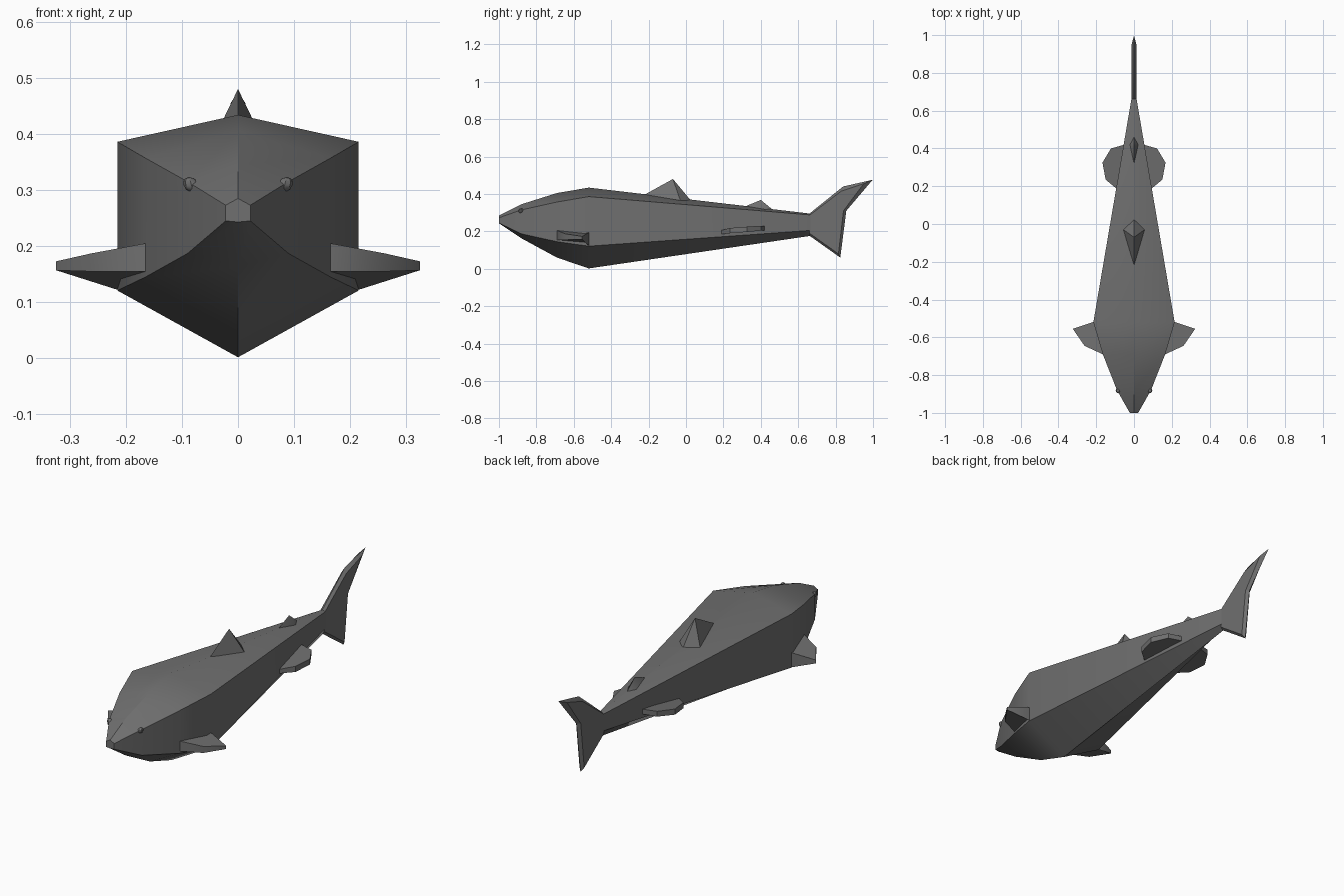
import bpy, bmesh, math

if "Cube" in bpy.data.objects:
    bpy.data.objects.remove(bpy.data.objects["Cube"], do_unlink=True)

grey = bpy.data.materials.new("slate_grey")
grey.use_nodes = True
COLOUR = (0.16, 0.16, 0.16, 1)
grey.diffuse_color = COLOUR
grey.node_tree.nodes["Principled BSDF"].inputs["Base Color"].default_value = COLOUR


def loft(name, rings, angle=35):
    """Skin matching closed rings, cap both ends, shade by angle."""
    bm = bmesh.new()
    loops = [[bm.verts.new(p) for p in ring] for ring in rings]
    n = len(loops[0])
    for a, b in zip(loops, loops[1:]):
        for i in range(n):
            j = (i + 1) % n
            bm.faces.new((a[i], a[j], b[j], b[i]))
    bm.faces.new(loops[0])
    bm.faces.new(loops[-1])
    bmesh.ops.remove_doubles(bm, verts=bm.verts, dist=0.0005)
    return finish(name, bm, angle)


def finish(name, bm, angle=35):
    bmesh.ops.recalc_face_normals(bm, faces=bm.faces)
    mesh = bpy.data.meshes.new(name)
    bm.to_mesh(mesh)
    bm.free()
    obj = bpy.data.objects.new(name, mesh)
    bpy.context.collection.objects.link(obj)
    mesh.materials.append(grey)
    bpy.ops.object.select_all(action="DESELECT")
    obj.select_set(True)
    bpy.context.view_layer.objects.active = obj
    bpy.ops.object.shade_smooth_by_angle(angle=math.radians(angle))
    return obj


# Body: six-sided sections of y, half width, ridge, shoulder, chine, keel
sections = [
    (-1.0, 0.022, 0.285, 0.273, 0.245, 0.243),
    (-0.88, 0.09, 0.345, 0.315, 0.187, 0.163),
    (-0.69, 0.165, 0.405, 0.357, 0.145, 0.06),
    (-0.52, 0.215, 0.434, 0.386, 0.121, 0.002),
    (0.665, 0.013, 0.295, 0.288, 0.205, 0.176),
]
loft("body", [[(0, y, top), (w, y, up), (w, y, low), (0, y, keel),
               (-w, y, low), (-w, y, up)]
              for y, w, top, up, low, keel in sections], angle=30)

# Tail fin: flat sides with edges drawn in to a centre outline
outline = [(0.66, 0.295), (0.84, 0.44), (0.998, 0.476),
           (0.857, 0.31), (0.825, 0.06), (0.66, 0.177)]
inner = [(0.66, 0.286), (0.83, 0.415), (0.95, 0.455),
         (0.842, 0.31), (0.815, 0.08), (0.66, 0.19)]
T = 0.013
loft("tail_fin", [[(-T, y, z) for y, z in inner],
                  [(0, y, z) for y, z in outline],
                  [(T, y, z) for y, z in inner]], angle=20)


# Back fins: narrow pyramids rising from the ridge
def back_fin(name, front, apex, rear, half, side_y, side_z):
    bm = bmesh.new()
    top = bm.verts.new((0, *apex))
    base = [bm.verts.new(p) for p in
            ((0, *front), (half, side_y, side_z), (0, *rear), (-half, side_y, side_z))]
    for i in range(4):
        bm.faces.new((base[i], base[(i + 1) % 4], top))
    bm.faces.new(base)
    finish(name, bm, 40)


back_fin("dorsal_fin", (-0.22, 0.397), (-0.07, 0.48), (0.025, 0.366), 0.056, -0.03, 0.365)
back_fin("rear_dorsal_fin", (0.32, 0.335), (0.40, 0.368), (0.46, 0.319), 0.022, 0.42, 0.318)

# Paired fins: x, y, top z, bottom z around each outline
pectoral = [(0.12, -0.69, 0.21, 0.16), (0.165, -0.69, 0.205, 0.155),
            (0.262, -0.645, 0.187, 0.155), (0.324, -0.555, 0.173, 0.157),
            (0.214, -0.518, 0.195, 0.122), (0.12, -0.53, 0.20, 0.13)]
pelvic = [(0.03, 0.20, 0.205, 0.185), (0.09, 0.185, 0.205, 0.185),
          (0.15, 0.235, 0.218, 0.19), (0.167, 0.325, 0.225, 0.197),
          (0.122, 0.40, 0.23, 0.204), (0.05, 0.42, 0.23, 0.206),
          (0.02, 0.40, 0.228, 0.206)]
for side, s in (("left", 1), ("right", -1)):
    for name, pts in (("pectoral_fin", pectoral), ("pelvic_fin", pelvic)):
        loft(f"{side}_{name}", [[(s * x, y, hi) for x, y, hi, lo in pts],
                                [(s * x, y, lo) for x, y, hi, lo in pts]])
    # Eye: small faceted bead under the shoulder edge
    bm = bmesh.new()
    bmesh.ops.create_uvsphere(bm, u_segments=8, v_segments=6, radius=0.014)
    for v in bm.verts:
        v.co.x += s * (0.083 + 0.3 * v.co.z)
        v.co.y -= 0.882
        v.co.z += 0.309
    finish(f"{side}_eye", bm, 30)
